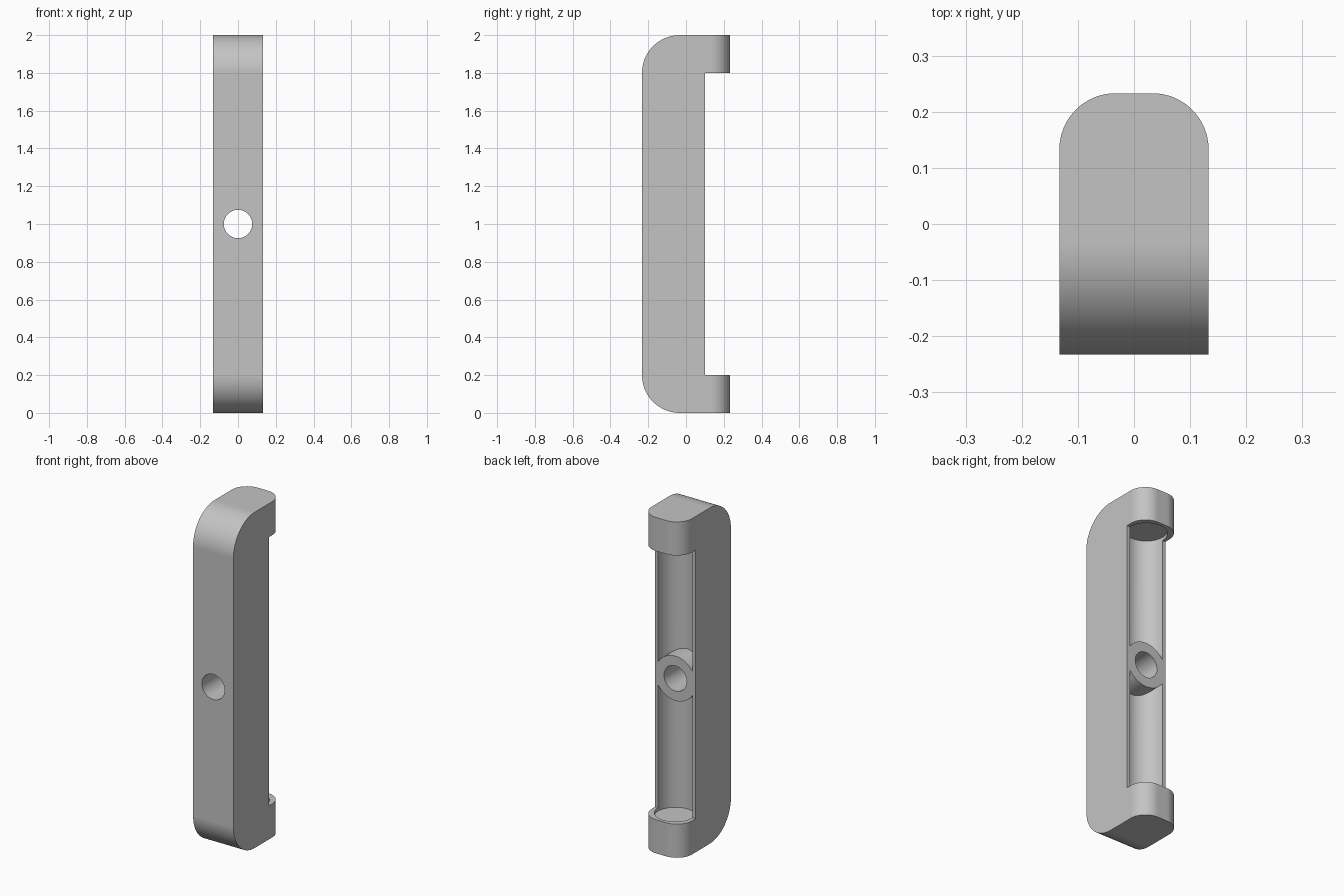
import bpy, bmesh, math

if "Cube" in bpy.data.objects:
    bpy.data.objects.remove(bpy.data.objects["Cube"], do_unlink=True)

HALF_W, FRONT, BACK, STEP = 0.133, -0.233, 0.233, 0.1
HEIGHT, CAP, FILLET, CORNER = 2.0, 0.2, 0.2, 0.1


def add_object(name, bm):
    bmesh.ops.recalc_face_normals(bm, faces=bm.faces)
    mesh = bpy.data.meshes.new(name)
    bm.to_mesh(mesh)
    bm.free()
    obj = bpy.data.objects.new(name, mesh)
    bpy.context.collection.objects.link(obj)
    return obj


def cylinder(name, radius, length, location, along_y=False):
    bpy.ops.mesh.primitive_cylinder_add(
        vertices=64, radius=radius, depth=length, location=location,
        rotation=(math.pi / 2 if along_y else 0, 0, 0))
    obj = bpy.context.object
    obj.name = name
    obj.hide_render = True
    return obj


def apply_modifier(obj, mod):
    bpy.ops.object.select_all(action='DESELECT')
    bpy.context.view_layer.objects.active = obj
    obj.select_set(True)
    bpy.ops.object.modifier_apply(modifier=mod.name)


def subtract(obj, cutter):
    mod = obj.modifiers.new("cut", 'BOOLEAN')
    mod.operation = 'DIFFERENCE'
    mod.solver = 'EXACT'
    mod.object = cutter
    apply_modifier(obj, mod)
    bpy.data.objects.remove(cutter, do_unlink=True)


# Side profile: rounded front corners, square end caps stepping out at the back
profile = [(BACK, 0), (BACK, CAP), (STEP, CAP),
           (STEP, HEIGHT - CAP), (BACK, HEIGHT - CAP), (BACK, HEIGHT)]
STEPS = 20
for centre_z, start in ((HEIGHT - FILLET, 90), (FILLET, 180)):
    for i in range(STEPS + 1):
        a = math.radians(start + 90 * i / STEPS)
        profile.append((FRONT + FILLET + FILLET * math.cos(a),
                        centre_z + FILLET * math.sin(a)))

bm = bmesh.new()
face = bm.faces.new([bm.verts.new((-HALF_W, y, z)) for y, z in profile])
swept = bmesh.ops.extrude_face_region(bm, geom=[face])["geom"]
bmesh.ops.translate(bm, vec=(2 * HALF_W, 0, 0),
                    verts=[v for v in swept if isinstance(v, bmesh.types.BMVert)])

# Round the upright back corners of both end caps
corners = [e for e in bm.edges
           if all(abs(v.co.y - BACK) < 1e-4 for v in e.verts)
           and abs(e.verts[0].co.x - e.verts[1].co.x) < 1e-4]
bmesh.ops.bevel(bm, geom=corners, offset=CORNER, segments=16,
                profile=0.5, affect='EDGES')
body = add_object("handle_body", bm)

# Round channel with shallow sockets in the caps, leaving a boss in the middle
channel = cylinder("channel_cutter", 0.113, 1.64, (0, STEP, 1))
subtract(channel, cylinder("boss_keep", 0.133, 0.8, (0, 0.05, 1), True))
subtract(body, channel)

# Screw hole through the boss
subtract(body, cylinder("screw_hole_cutter", 0.075, 1, (0, 0, 1), True))

# Grey finish
grey = bpy.data.materials.new("plain_grey")
grey.use_nodes = True
colour = (0.55, 0.55, 0.55, 1)
grey.diffuse_color = colour
grey.node_tree.nodes["Principled BSDF"].inputs["Base Color"].default_value = colour
body.data.materials.clear()
body.data.materials.append(grey)
for poly in body.data.polygons:
    poly.material_index = 0

# Smooth curves, flat broad faces
bpy.ops.object.select_all(action='DESELECT')
bpy.context.view_layer.objects.active = body
body.select_set(True)
bpy.ops.object.shade_smooth_by_angle(angle=math.radians(30))
weighted = body.modifiers.new("flat_faces", 'WEIGHTED_NORMAL')
weighted.keep_sharp = True
